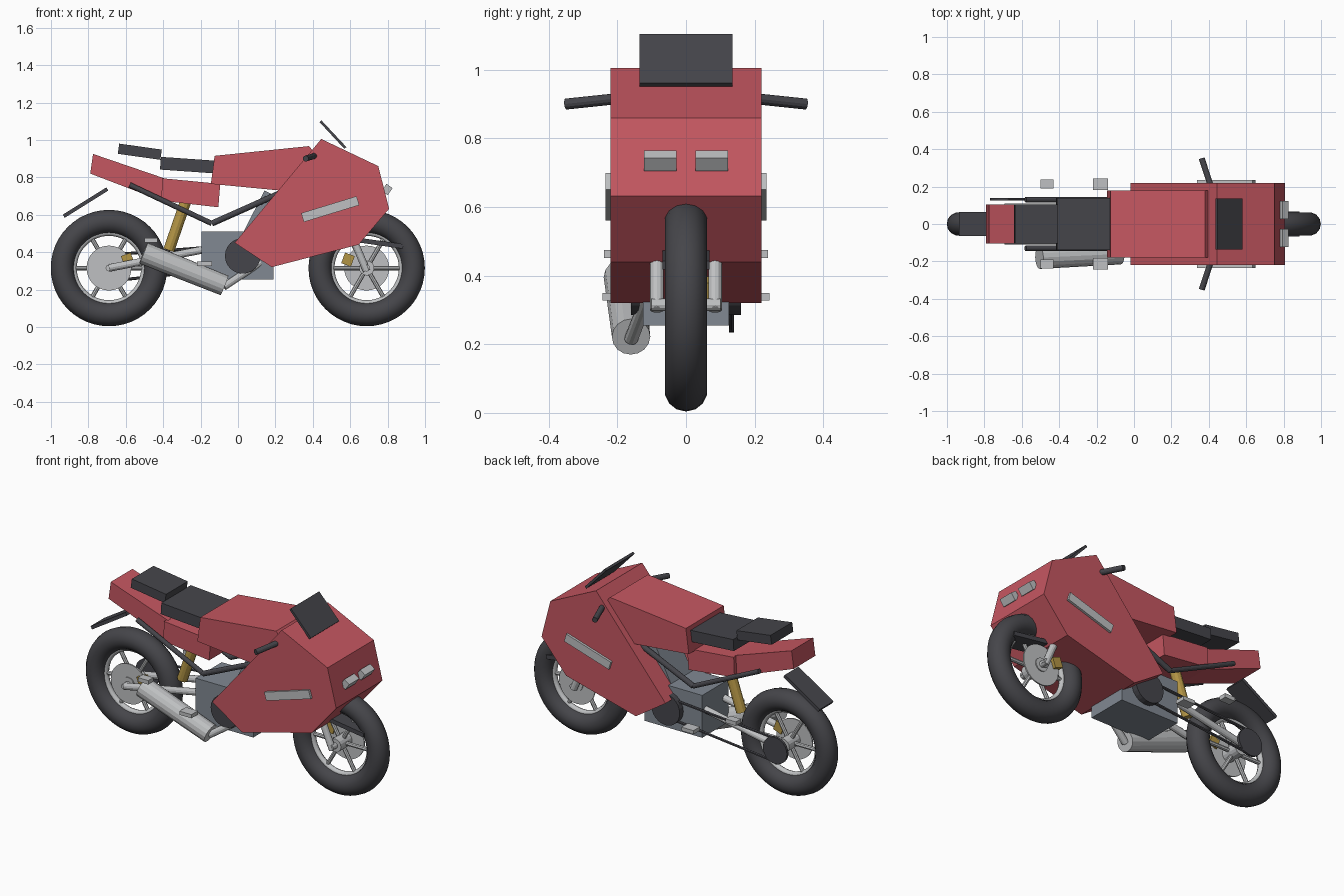
import bpy, bmesh, math
from mathutils import Vector, Matrix

cube = bpy.data.objects.get("Cube")
if cube:
    bpy.data.objects.remove(cube, do_unlink=True)


def material(name, r, g, b):
    m = bpy.data.materials.new(name)
    m.use_nodes = True
    m.diffuse_color = (r, g, b, 1)
    m.node_tree.nodes["Principled BSDF"].inputs["Base Color"].default_value = (r, g, b, 1)
    return m


RED = material("red paint", 0.56, 0.095, 0.12)
BLACK = material("black plastic", 0.06, 0.06, 0.07)
RUBBER = material("rubber", 0.06, 0.06, 0.068)
SILVER = material("silver", 0.52, 0.53, 0.54)
ENGINE = material("engine grey", 0.22, 0.25, 0.29)
GOLD = material("gold", 0.45, 0.3, 0.06)


def finish(name, bm, mat):
    bmesh.ops.recalc_face_normals(bm, faces=bm.faces)
    mesh = bpy.data.meshes.new(name)
    bm.to_mesh(mesh)
    bm.free()
    mesh.materials.append(mat)
    obj = bpy.data.objects.new(name, mesh)
    bpy.context.scene.collection.objects.link(obj)
    return obj


def prism(name, profile, half_width, mat):
    """Side profile in x and z, extruded across y."""
    bm = bmesh.new()
    face = bm.faces.new([bm.verts.new((x, -half_width, z)) for x, z in profile])
    new = bmesh.ops.extrude_face_region(bm, geom=[face])["geom"]
    bmesh.ops.translate(bm, vec=(0, 2 * half_width, 0),
                        verts=[v for v in new if isinstance(v, bmesh.types.BMVert)])
    return finish(name, bm, mat)


def box(name, centre, size, mat, tilt=0):
    """Box whose nose rises by tilt degrees."""
    bm = bmesh.new()
    matrix = (Matrix.Translation(centre) @ Matrix.Rotation(math.radians(-tilt), 4, "Y")
              @ Matrix.Diagonal((*size, 1)))
    bmesh.ops.create_cube(bm, size=1, matrix=matrix)
    return finish(name, bm, mat)


def rod(name, a, b, radius, mat, end_radius=None, sides=12):
    a, b = Vector(a), Vector(b)
    bm = bmesh.new()
    turn = (b - a).to_track_quat("Z", "Y").to_matrix().to_4x4()
    bmesh.ops.create_cone(bm, cap_ends=True, segments=sides, radius1=radius,
                          radius2=end_radius or radius, depth=(b - a).length,
                          matrix=Matrix.Translation((a + b) / 2) @ turn)
    return finish(name, bm, mat)


def ring(name, centre, major, minor, mat, segments=48, sides=14):
    bm = bmesh.new()
    loops = []
    for i in range(segments):
        u = math.tau * i / segments
        loop = []
        for j in range(sides):
            v = math.tau * j / sides
            r = major + minor * math.cos(v)
            loop.append(bm.verts.new((centre[0] + r * math.cos(u), minor * math.sin(v),
                                      centre[1] + r * math.sin(u))))
        loops.append(loop)
    for i in range(segments):
        p, q = loops[i], loops[(i + 1) % segments]
        for j in range(sides):
            k = (j + 1) % sides
            bm.faces.new((p[j], q[j], q[k], p[k]))
    obj = finish(name, bm, mat)
    for poly in obj.data.polygons:
        poly.use_smooth = True
    return obj


# Wheels, each with rim, spokes, one brake disc and its caliper
AXLE_Z = 0.315
for end, x, disc_side in (("front", 0.688, 1), ("rear", -0.69, -1)):
    ring(f"{end}_tyre", (x, AXLE_Z), 0.248, 0.063, RUBBER)
    ring(f"{end}_rim", (x, AXLE_Z), 0.19, 0.018, SILVER, sides=8)
    rod(f"{end}_hub", (x, -0.06, AXLE_Z), (x, 0.06, AXLE_Z), 0.04, SILVER, sides=16)
    rod(f"{end}_axle", (x, -0.1, AXLE_Z), (x, 0.1, AXLE_Z), 0.018, SILVER)
    for i in range(6):
        a = math.tau * i / 6
        rod(f"{end}_spoke", (x, 0, AXLE_Z),
            (x + 0.19 * math.cos(a), 0, AXLE_Z + 0.19 * math.sin(a)), 0.012, SILVER, sides=8)
    y = 0.05 * disc_side
    rod(f"{end}_brake_disc", (x, y - 0.004, AXLE_Z), (x, y + 0.004, AXLE_Z), 0.12, SILVER, sides=32)
    side = -1 if end == "front" else 1
    box(f"{end}_caliper", (x + 0.1 * side, y * 1.1, AXLE_Z + 0.045), (0.055, 0.035, 0.06),
        GOLD, 20 * side)

# Bodywork
prism("fairing", [(0.445, 1.005), (0.75, 0.86), (0.808, 0.632), (0.645, 0.44),
                  (0.18, 0.32), (-0.018, 0.45)], 0.22, RED)
prism("fuel_tank", [(-0.125, 0.915), (0.38, 0.967), (0.41, 0.93),
                    (0.22, 0.73), (-0.145, 0.765)], 0.18, RED)
prism("seat_base", [(-0.405, 0.795), (-0.095, 0.765), (-0.105, 0.64), (-0.41, 0.675)], 0.125, RED)
prism("tail", [(-0.775, 0.925), (-0.395, 0.795), (-0.41, 0.675), (-0.79, 0.82)], 0.103, RED)
box("rider_seat", (-0.265, 0, 0.865), (0.3, 0.28, 0.068), BLACK, -4)
box("passenger_seat", (-0.525, 0, 0.937), (0.23, 0.206, 0.055), BLACK, -8)
box("windscreen", (0.508, 0, 1.028), (0.195, 0.27, 0.014), BLACK, -47)
box("rear_mudguard", (-0.815, 0, 0.665), (0.275, 0.13, 0.02), BLACK, 32)
box("front_mudguard", (0.745, 0, 0.45), (0.28, 0.136, 0.025), BLACK, -8)

# Engine, its cylinder block and the round covers
box("engine", (-0.003, 0, 0.382), (0.385, 0.25, 0.255), ENGINE)
box("cylinder_block", (0.15, 0, 0.58), (0.15, 0.2, 0.26), ENGINE, -27)
rod("engine_covers", (0.025, -0.16, 0.38), (0.025, 0.16, 0.38), 0.095, BLACK, sides=24)

# Exhaust on the right side
rod("muffler", (-0.506, -0.18, 0.395), (-0.072, -0.16, 0.222), 0.06, SILVER, 0.056, sides=16)
rod("exhaust_pipe", (-0.075, -0.16, 0.215), (0.12, -0.11, 0.345), 0.02, SILVER)

# Chain drive on the left side
rod("rear_sprocket", (-0.69, 0.125, AXLE_Z), (-0.69, 0.14, AXLE_Z), 0.08, BLACK, sides=24)
for s in (-1, 1):
    rod("chain", (-0.69, 0.133, AXLE_Z + 0.07 * s), (0.025, 0.133, 0.38 + 0.06 * s), 0.008,
        BLACK, sides=6)

# Rear shock absorber
rod("rear_shock", (-0.37, 0, 0.41), (-0.27, 0, 0.7), 0.03, GOLD)

# Parts repeated on both sides
for side, s in (("right", -1), ("left", 1)):
    rod(f"{side}_fork", (0.688, 0.085 * s, 0.3), (0.45, 0.085 * s, 0.86), 0.02, SILVER)
    rod(f"{side}_handlebar", (0.362, 0.35 * s, 0.9), (0.425, 0.16 * s, 0.92), 0.016, BLACK)
    rod(f"{side}_swingarm", (-0.69, 0.09 * s, AXLE_Z), (-0.15, 0.09 * s, 0.42), 0.02, SILVER)
    rod(f"{side}_rear_rail", (-0.58, 0.13 * s, 0.76), (-0.14, 0.13 * s, 0.553), 0.014, BLACK)
    rod(f"{side}_front_rail", (-0.14, 0.13 * s, 0.553), (0.28, 0.13 * s, 0.74), 0.016, BLACK)
    box(f"{side}_headlight", (0.797, 0.075 * s, 0.735), (0.04, 0.095, 0.046), SILVER, -35)
    box(f"{side}_side_flash", (0.493, 0.222 * s, 0.63), (0.31, 0.024, 0.05), SILVER, 17)
    box(f"{side}_rider_peg", (-0.18, 0.212 * s, 0.338), (0.08, 0.062, 0.022), SILVER)
    box(f"{side}_passenger_peg", (-0.465, 0.215 * s, 0.463), (0.07, 0.048, 0.024), SILVER)
